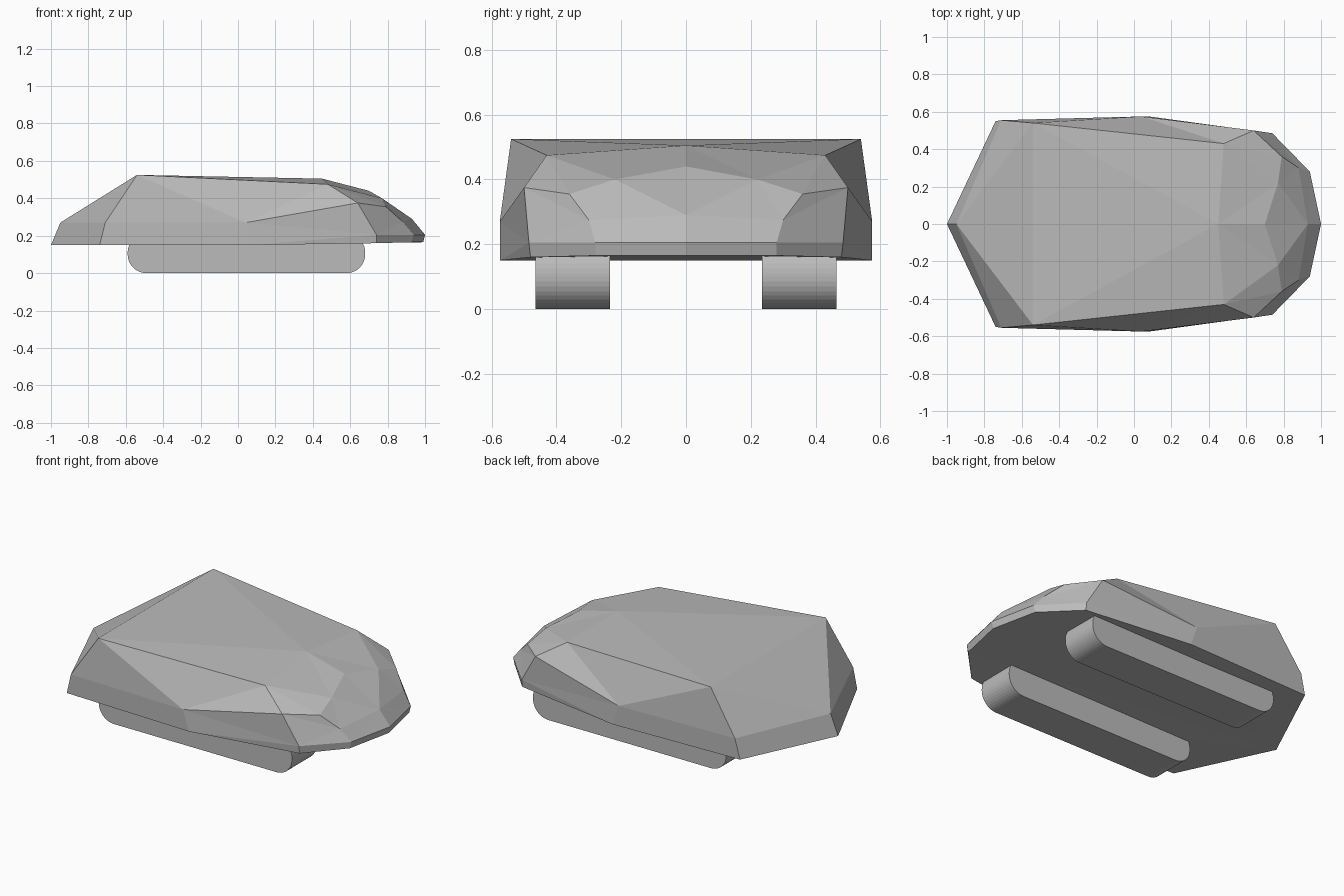
import bpy, bmesh

cube = bpy.data.objects.get("Cube")
if cube:
    bpy.data.objects.remove(cube, do_unlink=True)

grey = bpy.data.materials.new("plain grey")
grey.use_nodes = True
colour = (0.5, 0.5, 0.5, 1)
grey.diffuse_color = colour
grey.node_tree.nodes["Principled BSDF"].inputs["Base Color"].default_value = colour


def finish(name, bm):
    """Turn a bmesh into a flat shaded grey object."""
    bmesh.ops.recalc_face_normals(bm, faces=bm.faces[:])
    mesh = bpy.data.meshes.new(name)
    bm.to_mesh(mesh)
    bm.free()
    mesh.materials.append(grey)
    obj = bpy.data.objects.new(name, mesh)
    bpy.context.collection.objects.link(obj)
    return obj


# Hull corners on the +y half; those with y = 0 lie on the centre line
corners = {
    "tail_low": (-1, 0, .15), "tail_high": (-.95, 0, .27),
    "rear_low": (-.74, .55, .15), "rear_high": (-.71, .555, .27),
    "peak": (-.54, .54, .525), "peak_mid": (-.54, 0, .525),
    "waist_high": (.04, .575, .27), "waist_low": (.08, .575, .15),
    "roof_mid": (.45, 0, .505), "shoulder": (.48, .43, .475),
    "cheek": (.64, .5, .375), "jaw_high": (.74, .485, .205),
    "jaw_low": (.74, .48, .16), "brow_mid": (.7, 0, .44),
    "brow": (.77, .22, .4), "temple": (.79, .36, .355),
    "eye": (.88, .3, .275), "nose": (.93, 0, .29),
    "chin_high": (.94, .28, .205), "chin_low": (.93, .28, .165),
    "tip_high": (1, 0, .205), "tip_low": (.99, 0, .165),
}

panels = [
    # rear and roof
    "tail_low tail_high rear_high rear_low",
    "tail_high peak_mid peak",
    "tail_high peak rear_high",
    "peak_mid roof_mid peak",
    "roof_mid shoulder peak",
    "roof_mid brow_mid brow",
    "roof_mid brow shoulder",
    "shoulder brow temple",
    "shoulder temple cheek",
    # flank
    "rear_high peak waist_high",
    "rear_high waist_high waist_low rear_low",
    "peak shoulder waist_high",
    "waist_high shoulder cheek",
    "waist_high cheek jaw_high",
    "waist_high jaw_high waist_low",
    "waist_low jaw_high jaw_low",
    # nose
    "cheek temple eye",
    "cheek eye jaw_high",
    "eye chin_high jaw_high",
    "brow_mid nose brow",
    "brow nose eye",
    "brow eye temple",
    "nose tip_high chin_high",
    "nose chin_high eye",
    "tip_high tip_low chin_low chin_high",
    "chin_high chin_low jaw_low jaw_high",
    # underside
    "tail_low rear_low waist_low",
    "tail_low waist_low jaw_low",
    "tail_low jaw_low chin_low",
    "tail_low chin_low tip_low",
]

# Faceted hull, built as two mirrored halves sharing the centre line
bm = bmesh.new()
for side in (1, -1):
    verts = {n: bm.verts.new((x, y * side, z)) for n, (x, y, z) in corners.items()}
    for panel in panels:
        bm.faces.new([verts[n] for n in panel.split()])
bmesh.ops.remove_doubles(bm, verts=bm.verts[:], dist=0.0001)
finish("hull", bm)

# Two long runners with rounded ends
for name, side in (("left_runner", 1), ("right_runner", -1)):
    bm = bmesh.new()
    bmesh.ops.create_cube(bm, size=1)
    for v in bm.verts:
        v.co.x = v.co.x * 1.27 + 0.045
        v.co.y = v.co.y * 0.23 + 0.35 * side
        v.co.z = (v.co.z + 0.5) * 0.21
    ends = [e for e in bm.edges
            if abs(e.verts[0].co.y - e.verts[1].co.y) > 0.1]
    bmesh.ops.bevel(bm, geom=ends, offset=0.1, segments=10, profile=0.5,
                    affect='EDGES')
    finish(name, bm)
